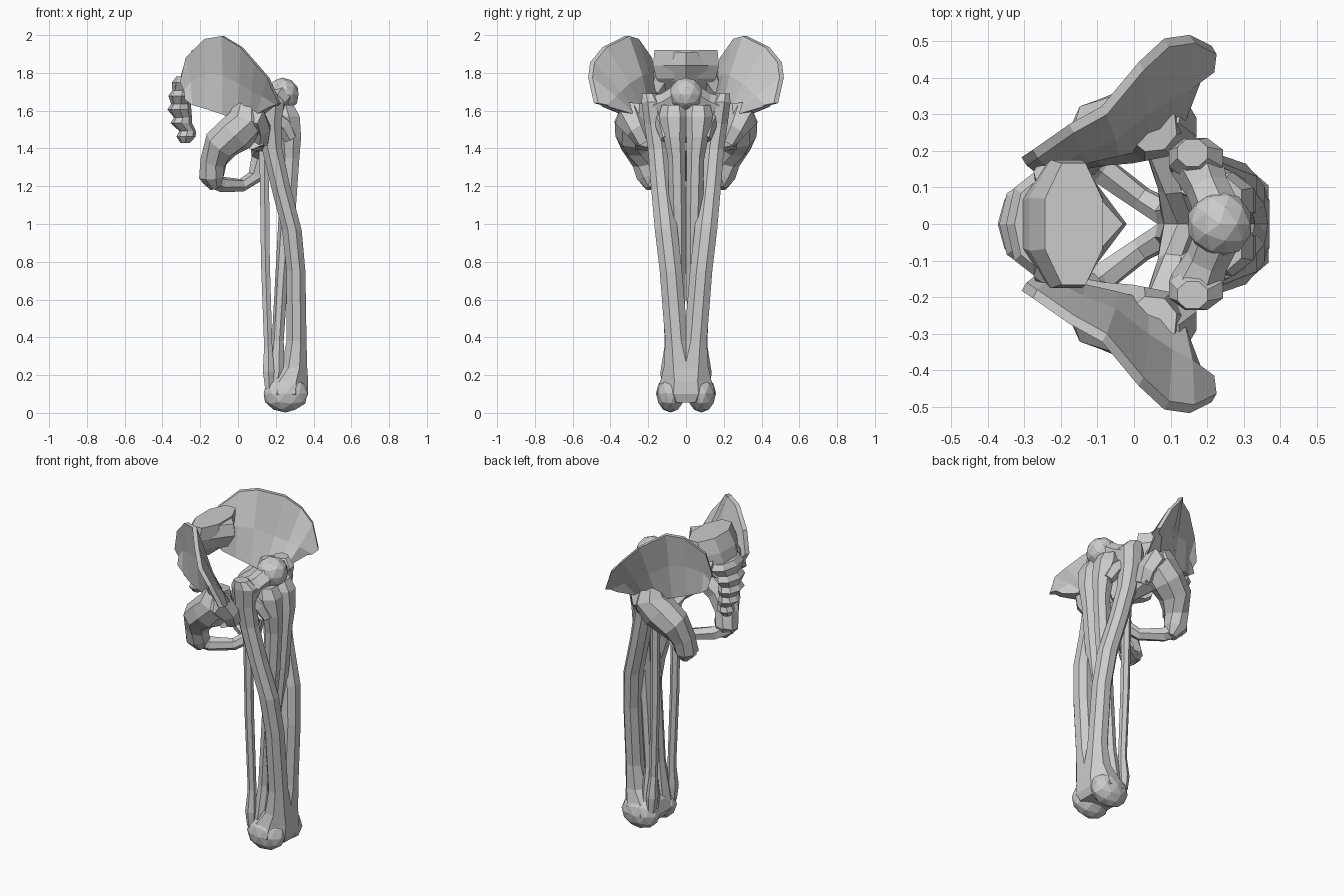
import bpy, bmesh, math
from mathutils import Vector, Matrix


def finish(name, bm):
    bmesh.ops.recalc_face_normals(bm, faces=bm.faces)
    me = bpy.data.meshes.new(name)
    bm.to_mesh(me)
    bm.free()
    ob = bpy.data.objects.new(name, me)
    bpy.context.collection.objects.link(ob)
    return ob


def loft(name, rings):
    """Skin a list of point rings and cap both ends."""
    bm = bmesh.new()
    vs = [[bm.verts.new(p) for p in r] for r in rings]
    n = len(vs[0])
    for a, b in zip(vs, vs[1:]):
        for i in range(n):
            j = (i + 1) % n
            bm.faces.new((a[i], a[j], b[j], b[i]))
    bm.faces.new(vs[0])
    bm.faces.new(vs[-1])
    return finish(name, bm)


def column(name, stations, s=1, n=7, turn=.5):
    """Horizontal elliptical rings: x, y, z, rx, ry."""
    angles = [2 * math.pi * (i + turn) / n for i in range(n)]
    return loft(name, [[(x + rx * math.cos(a), s * (y + ry * math.sin(a)), z)
                        for a in angles] for x, y, z, rx, ry in stations])


def tube(name, stations, s=1, n=6):
    """Rings square to the path: x, y, z, radius."""
    pts = [Vector(p[:3]) for p in stations]
    rings = []
    for i, p in enumerate(pts):
        t = (pts[min(i + 1, len(pts) - 1)] - pts[max(i - 1, 0)]).normalized()
        u = t.cross(Vector((0.3, 1, 0.2))).normalized()
        v = t.cross(u)
        r = stations[i][3]
        ring = [p + r * (u * math.cos(2 * math.pi * k / n) + v * math.sin(2 * math.pi * k / n))
                for k in range(n)]
        rings.append([(q.x, s * q.y, q.z) for q in ring])
    return loft(name, rings)


def ball(name, c, size, sub=2):
    bm = bmesh.new()
    bmesh.ops.create_icosphere(bm, subdivisions=sub, radius=1,
                               matrix=Matrix.Translation(c) @ Matrix.Diagonal((*size, 1)))
    return finish(name, bm)


CREST = [(-.30, .17, 1.75), (-.27, .19, 1.88), (-.17, .26, 1.98), (-.08, .31, 1.995),
         (.02, .43, 1.935), (.09, .495, 1.855), (.16, .505, 1.775), (.22, .475, 1.64)]
BASE = [(-.27, .17, 1.66), (-.23, .175, 1.63), (-.15, .195, 1.61), (-.06, .215, 1.58),
        (.02, .235, 1.55), (.08, .255, 1.55), (.12, .30, 1.58), (.18, .42, 1.62)]


def iliac_wing(name, s):
    """Dished blade: thin at the crest, thicker toward its base."""
    rings = []
    for i, (c, b) in enumerate(zip(CREST, BASE)):
        c, b = Vector(c), Vector(b)
        m = (c + b) / 2 + Vector((.01, -.015, 0))
        d = Vector((-.5, .85, 0))
        k = 1 if 1 < i < 7 else .5
        ring = [c - d * .012, m - d * .02, b - d * .035 * k,
                b + d * .05 * k, m + d * .045 * k, c + d * .015]
        rings.append([(p.x, s * p.y, p.z) for p in ring])
    return loft(name, rings)


for s, side in ((1, "left"), (-1, "right")):
    # hip bone: blade, socket body, ischium and pubic ring
    iliac_wing("iliac_wing_" + side, s)
    tube("hip_socket_body_" + side,
         [(.05, .265, 1.64, .07), (.05, .275, 1.55, .105), (-.01, .27, 1.48, .105),
          (-.09, .25, 1.42, .095), (-.13, .215, 1.33, .072), (-.14, .195, 1.25, .07),
          (-.12, .185, 1.19, .03)], s, 8)
    tube("socket_rim_" + side,
         [(.02, .30, 1.56, .06), (.09, .30, 1.56, .08), (.12, .26, 1.50, .06),
          (.12, .22, 1.43, .045)], s)
    tube("pubic_ring_" + side,
         [(-.16, .20, 1.25, .05), (-.09, .15, 1.21, .042), (.02, .07, 1.205, .035),
          (.09, .03, 1.25, .04), (.115, .025, 1.36, .045), (.11, .10, 1.42, .045),
          (.08, .25, 1.46, .07)], s)
    tube("sacral_joint_" + side,
         [(-.22, .16, 1.70, .045), (-.22, .13, 1.76, .06), (-.2, .08, 1.80, .07)], s)

    # thigh bone
    column("femur_" + side,
           [(.16, .195, 1.69, .045, .04), (.17, .18, 1.645, .08, .06), (.165, .165, 1.53, .07, .06),
            (.18, .148, 1.40, .058, .058), (.225, .13, 1.20, .055, .06),
            (.285, .105, .97, .056, .065), (.307, .08, .75, .054, .064), (.31, .05, .38, .057, .065),
            (.297, .03, .24, .075, .095), (.265, .01, .17, .115, .135),
            (.255, .005, .10, .125, .16), (.26, .0, .055, .10, .125)], s, 8)
    tube("femur_neck_" + side,
         [(.17, .17, 1.61, .075), (.20, .10, 1.64, .06), (.235, .02, 1.685, .065)], s)
    tube("lesser_trochanter_" + side,
         [(.18, .13, 1.56, .055), (.24, .11, 1.52, .05), (.28, .10, 1.45, .035)], s)
    ball("femur_condyle_" + side, (.252, s * .082, .102), (.122, .077, .1))

    # shin bone
    column("tibia_" + side,
           [(.24, .065, 1.63, .06, .065), (.25, .065, 1.57, .085, .08), (.28, .06, 1.46, .06, .06),
            (.28, .05, 1.35, .05, .048), (.265, .045, 1.10, .047, .046),
            (.235, .042, .75, .036, .042), (.212, .045, .38, .033, .038),
            (.205, .055, .22, .05, .055), (.195, .06, .14, .05, .06)], s)

    # slender outer shin bone
    column("fibula_" + side,
           [(.14, .10, 1.46, .02, .02), (.14, .10, 1.40, .035, .03), (.14, .10, 1.25, .028, .026),
            (.145, .095, .80, .027, .026), (.16, .09, .35, .025, .024),
            (.162, .10, .22, .035, .035), (.165, .10, .13, .025, .03)], s, 6)

# overlapping thigh bone heads
ball("femur_heads", (.235, 0, 1.685), (.09, .092, .09))

# sacrum: broad upper block and front point
column("sacrum_block",
       [(-.165, 0, 1.92, .085, .18), (-.185, 0, 1.84, .11, .19), (-.205, 0, 1.77, .11, .17),
        (-.25, 0, 1.70, .09, .12)], 1, 8)
column("sacrum_front", [(-.12, 0, 1.91, .09, .1), (-.11, 0, 1.84, .09, .12),
                        (-.13, 0, 1.76, .06, .09)], 1, 4, 0)

# sacral segments tapering to the tail end
rings = []
for i in range(5):
    z = 1.78 - i * .072
    x = -.275 - .035 * math.sin(i * math.pi / 4)
    w = .14 - i * .022
    rings.append((x + .008, 0, z, .06 - i * .004, w * .85))
    rings.append((x, 0, z - .03, .075 - i * .006, w))
rings.append((-.28, 0, 1.43, .025, .025))
column("sacrum_tail", rings, 1, 8, 0)
